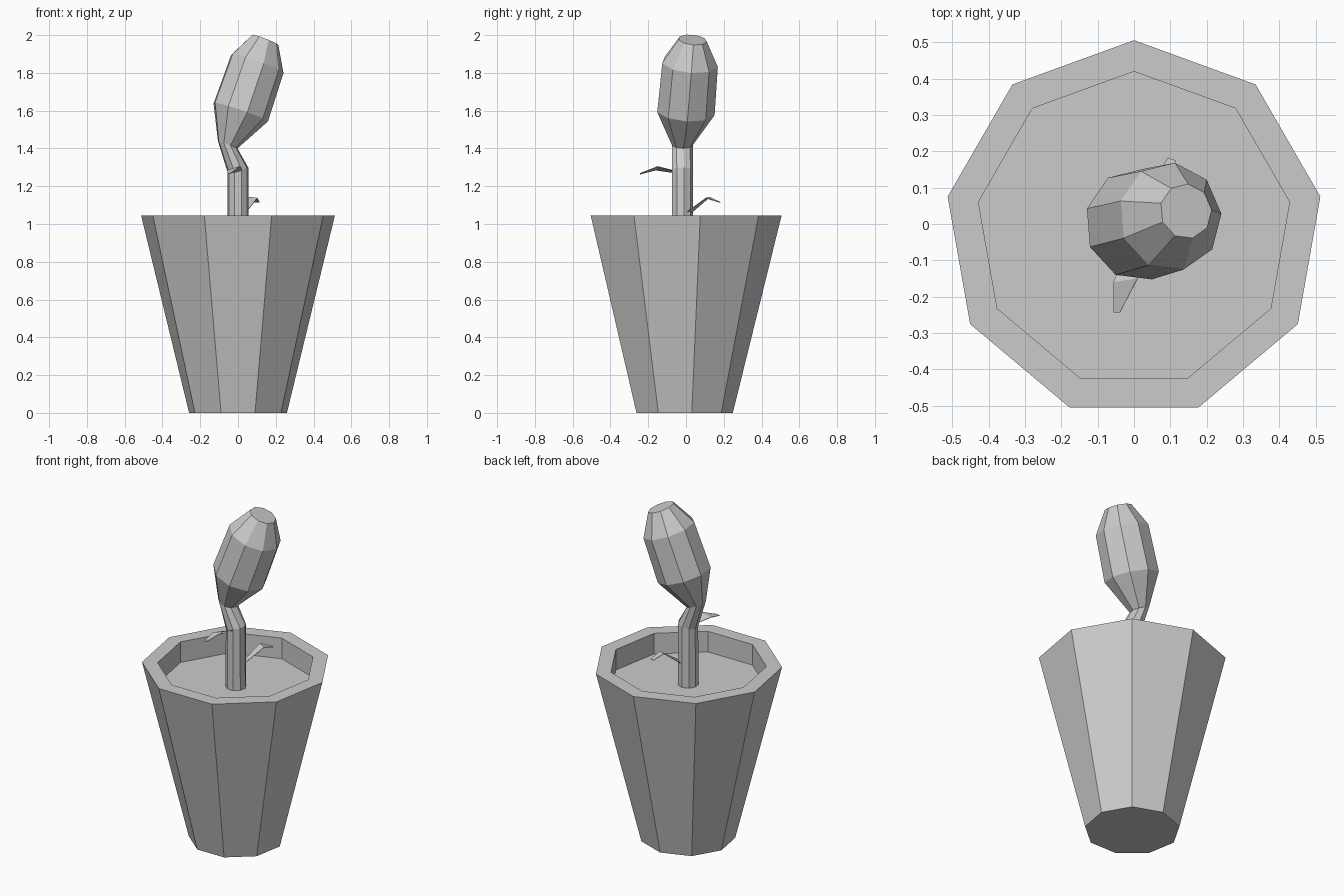
import bpy, bmesh, math
from mathutils import Vector

if "Cube" in bpy.data.objects:
    bpy.data.objects.remove(bpy.data.objects["Cube"])

SIDES = 9
grey = bpy.data.materials.new("plain_grey")
grey.diffuse_color = (0.6, 0.6, 0.6, 1)
grey.use_nodes = True
grey.node_tree.nodes["Principled BSDF"].inputs["Base Color"].default_value = grey.diffuse_color


def finish(name, bm):
    """Turn a bmesh into a flat-shaded object."""
    bmesh.ops.recalc_face_normals(bm, faces=bm.faces)
    mesh = bpy.data.meshes.new(name)
    bm.to_mesh(mesh)
    bm.free()
    mesh.materials.append(grey)
    obj = bpy.data.objects.new(name, mesh)
    bpy.context.collection.objects.link(obj)
    return obj


def loft(name, rings):
    """Join nine-sided rings (centre, radius, axis, phase) and cap both ends."""
    bm = bmesh.new()
    loops = []
    for centre, radius, axis, phase in rings:
        turn = Vector((0, 0, 1)).rotation_difference(Vector(axis).normalized())
        loop = []
        for i in range(SIDES):
            a = math.radians(phase + 360 * i / SIDES)
            p = Vector((math.cos(a), math.sin(a), 0)) * radius
            loop.append(bm.verts.new(Vector(centre) + turn @ p))
        loops.append(loop)
    for low, high in zip(loops, loops[1:]):
        for i in range(SIDES):
            j = (i + 1) % SIDES
            bm.faces.new((low[i], low[j], high[j], high[i]))
    bm.faces.new(loops[0])
    bm.faces.new(loops[-1])
    return finish(name, bm)


def leaf(name, pairs):
    """Thin folded blade running through pairs of edge points."""
    bm = bmesh.new()
    rows = [[bm.verts.new(p) for p in pair] for pair in pairs]
    for a, b in zip(rows, rows[1:]):
        bm.faces.new((a[0], a[1], b[1], b[0]))
    obj = finish(name, bm)
    mod = obj.modifiers.new("thickness", 'SOLIDIFY')
    mod.thickness = 0.003
    mod.offset = 0


UP = (0, 0, 1)

# Pot: tapered outside, flat rim, straight inner wall and sunken soil
loft("pot", [
    ((0, -0.015, 0), 0.263, UP, 10),
    ((0, -0.015, 1.045), 0.521, UP, 10),
    ((0, -0.015, 1.045), 0.435, UP, 10),
    ((0, -0.015, 0.92), 0.435, UP, 10),
])

# Bent stem swelling into a leaning bud
loft("stem_and_bud", [
    ((0, -0.02, 0.915), 0.057, UP, 10),
    ((0, -0.02, 1.285), 0.057, (-0.25, 0, 1), 10),
    ((-0.055, -0.02, 1.42), 0.056, (0.38, 0.03, 1), 7),
    ((0.012, -0.002, 1.593), 0.155, (0.34, 0.08, 1), 4),
    ((0.10, 0.02, 1.85), 0.150, (0.36, 0.09, 1), 4),
    ((0.143, 0.035, 1.975), 0.076, (0.38, 0.1, 1), 4),
])

# Two small leaves on opposite sides of the stem
leaf("front_leaf", [
    ((-0.02, -0.07, 1.272), (0.02, -0.07, 1.285)),
    ((-0.056, -0.16, 1.285), (0.010, -0.15, 1.305)),
    ((-0.056, -0.243, 1.264), (-0.038, -0.243, 1.268)),
])
leaf("back_leaf", [
    ((0.015, 0.03, 1.06), (0.045, 0.005, 1.065)),
    ((0.060, 0.125, 1.142), (0.102, 0.105, 1.137)),
    ((0.092, 0.182, 1.115), (0.114, 0.175, 1.115)),
])
